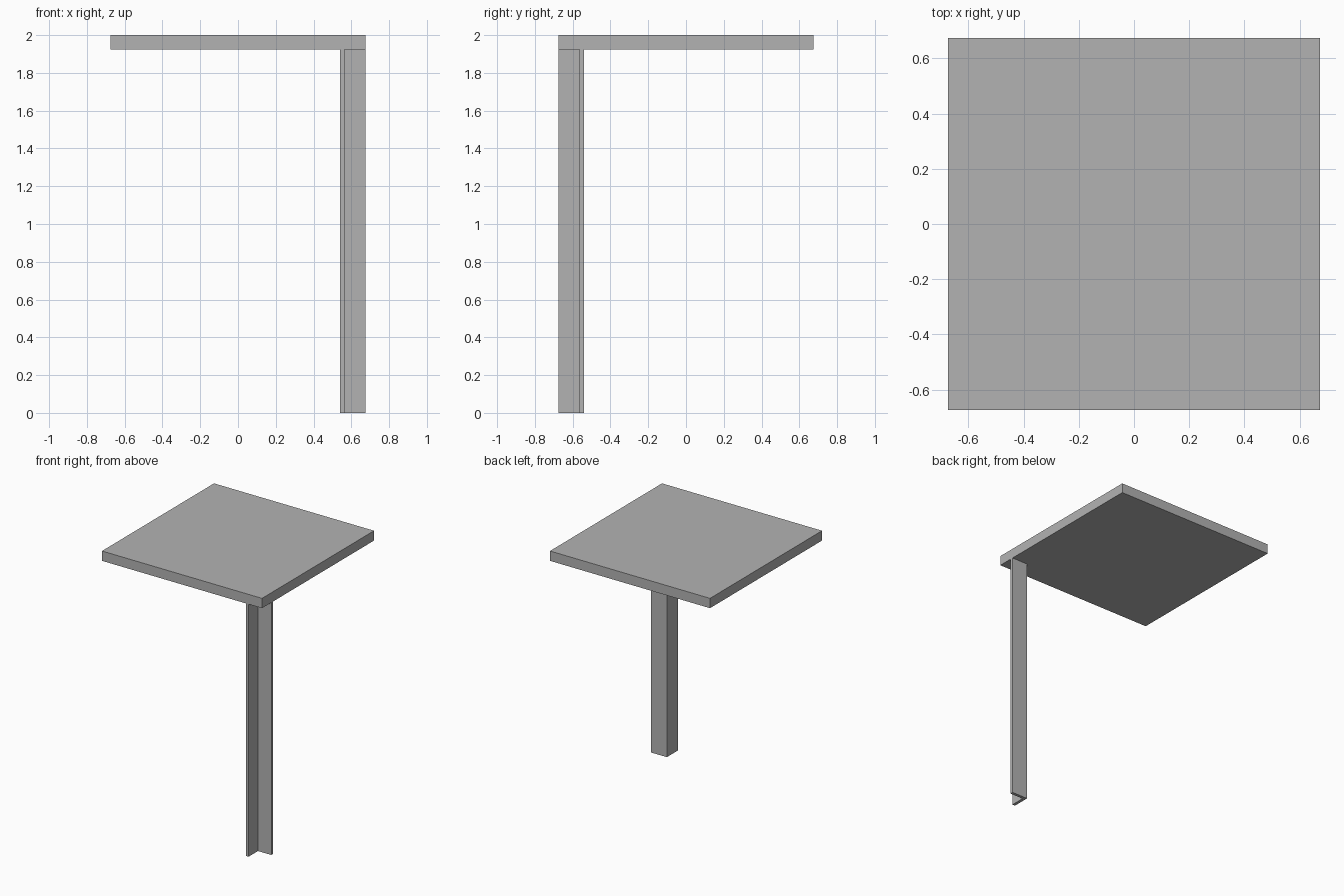
import bpy
import bmesh

cube = bpy.data.objects.get("Cube")
if cube:
    bpy.data.objects.remove(cube, do_unlink=True)

HALF = 0.675        # half width of the square top
HEIGHT = 2.0
UNDERSIDE = 1.925   # bottom of the top, where the leg ends
LEG = 0.135         # flange width of the angle leg
WALL = 0.0225       # flange thickness

grey = bpy.data.materials.new("grey")
grey.use_nodes = True
grey.diffuse_color = (0.45, 0.45, 0.45, 1)
grey.node_tree.nodes["Principled BSDF"].inputs["Base Color"].default_value = grey.diffuse_color


def extrude_profile(name, outline, z0, z1):
    """Raise a closed xy outline from z0 to z1."""
    bm = bmesh.new()
    base = bm.faces.new([bm.verts.new((x, y, z0)) for x, y in outline])
    result = bmesh.ops.extrude_face_region(bm, geom=[base], use_keep_orig=True)
    top = [v for v in result["geom"] if isinstance(v, bmesh.types.BMVert)]
    bmesh.ops.translate(bm, verts=top, vec=(0, 0, z1 - z0))
    bmesh.ops.recalc_face_normals(bm, faces=bm.faces)
    mesh = bpy.data.meshes.new(name)
    bm.to_mesh(mesh)
    bm.free()
    mesh.materials.append(grey)
    obj = bpy.data.objects.new(name, mesh)
    bpy.context.collection.objects.link(obj)
    return obj


# Square top
extrude_profile("table_top",
                [(-HALF, -HALF), (HALF, -HALF), (HALF, HALF), (-HALF, HALF)],
                UNDERSIDE, HEIGHT)

# L-section leg, open towards the front left corner
inner = HALF - LEG
web = inner + WALL
extrude_profile("corner_leg",
                [(inner, -HALF), (web, -HALF), (web, -web),
                 (HALF, -web), (HALF, -inner), (inner, -inner)],
                0, UNDERSIDE)
